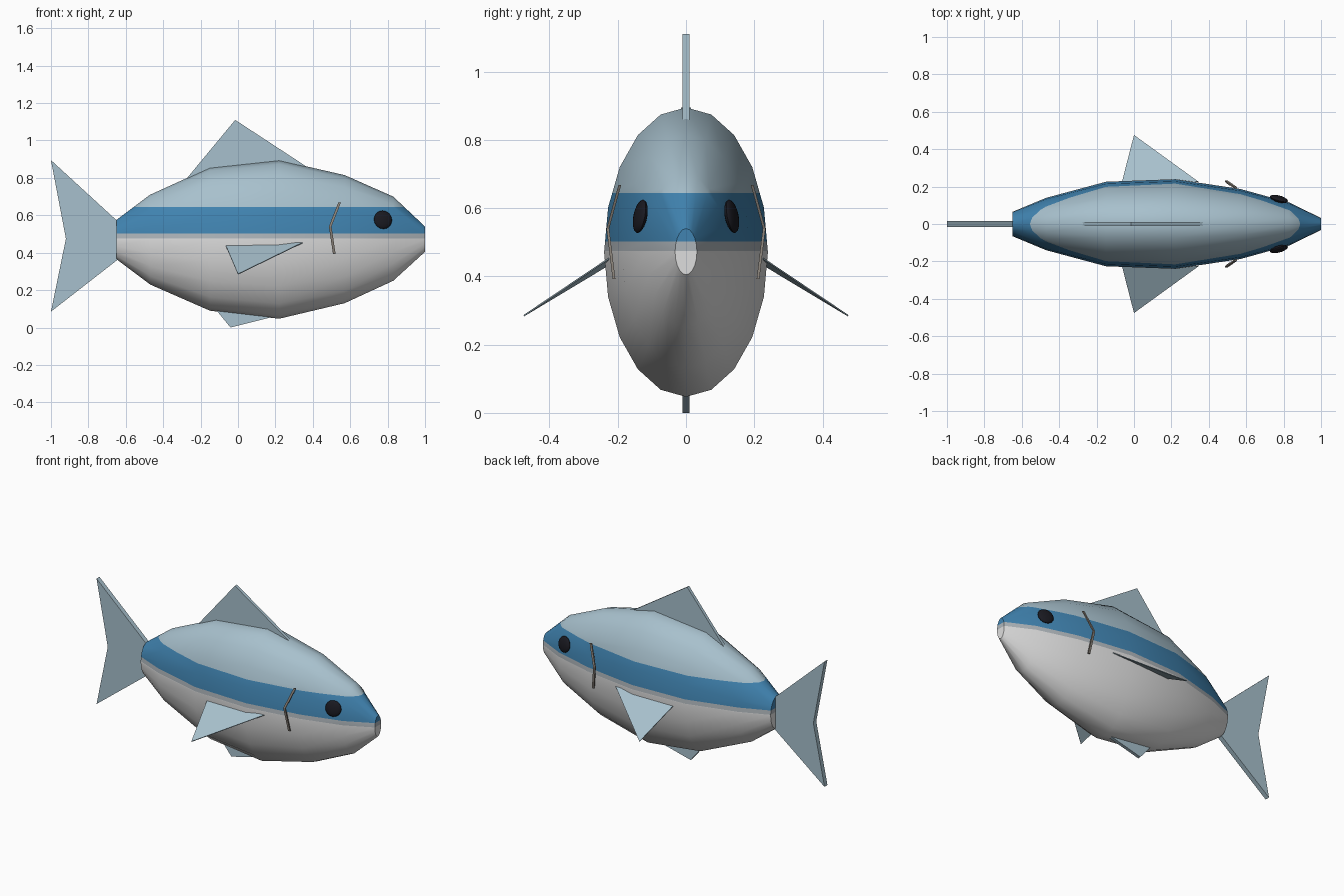
import bpy, bmesh, math
from mathutils import Vector

if "Cube" in bpy.data.objects:
    bpy.data.objects.remove(bpy.data.objects["Cube"])


def material(name, rgb):
    m = bpy.data.materials.new(name)
    m.diffuse_color = (*rgb, 1)
    m.use_nodes = True
    m.node_tree.nodes["Principled BSDF"].inputs["Base Color"].default_value = m.diffuse_color
    return m


BACK = material("pale blue", (0.39, 0.53, 0.61))
STRIPE = material("blue", (0.052, 0.23, 0.44))
LINE = material("grey", (0.42, 0.46, 0.49))
BELLY = material("off white", (0.73, 0.73, 0.73))
EYE = material("black", (0.01, 0.01, 0.015))
GILL = material("brown grey", (0.25, 0.22, 0.19))


def finish(name, bm, mats, smooth=None):
    bmesh.ops.recalc_face_normals(bm, faces=bm.faces[:])
    me = bpy.data.meshes.new(name)
    bm.to_mesh(me)
    bm.free()
    for m in mats:
        me.materials.append(m)
    ob = bpy.data.objects.new(name, me)
    bpy.context.collection.objects.link(ob)
    if smooth:
        bpy.ops.object.select_all(action='DESELECT')
        ob.select_set(True)
        bpy.context.view_layer.objects.active = ob
        bpy.ops.object.shade_smooth_by_angle(angle=math.radians(smooth))
    return ob


def plate(name, pts, offset, mat):
    """Flat outline thickened by +-offset."""
    bm = bmesh.new()
    o = Vector(offset)
    a = [bm.verts.new(Vector(p) + o) for p in pts]
    b = [bm.verts.new(Vector(p) - o) for p in pts]
    n = len(pts)
    bm.faces.new(a)
    bm.faces.new(b[::-1])
    for i in range(n):
        j = (i + 1) % n
        bm.faces.new((a[i], b[i], b[j], a[j]))
    return finish(name, bm, [mat])


# Body: 20-sided elliptical rings (x, top, bottom, half width)
STATIONS = [(-0.65, 0.575, 0.365, 0.065), (-0.47, 0.71, 0.23, 0.14),
            (-0.15, 0.855, 0.09, 0.226), (0.22, 0.895, 0.047, 0.24),
            (0.57, 0.815, 0.13, 0.187), (0.83, 0.70, 0.25, 0.115),
            (1.0, 0.54, 0.405, 0.032)]
bm = bmesh.new()
rings = []
for x, top, bot, w in STATIONS:
    rings.append([bm.verts.new((x, w * math.sin(math.tau * i / 20),
                                (top + bot) / 2 + (top - bot) / 2 * math.cos(math.tau * i / 20)))
                  for i in range(20)])
for r, s in zip(rings, rings[1:]):
    for i in range(20):
        j = (i + 1) % 20
        bm.faces.new((r[i], r[j], s[j], s[i]))
bm.faces.new(rings[0])
bm.faces.new(rings[-1])

# Colour bands cut at fixed heights
BANDS = (0.475, 0.502, 0.645)
for z in BANDS:
    bmesh.ops.bisect_plane(bm, geom=bm.verts[:] + bm.edges[:] + bm.faces[:],
                           plane_co=(0, 0, z), plane_no=(0, 0, 1), dist=1e-5)
for f in bm.faces:
    f.material_index = sum(f.calc_center_median().z > z for z in BANDS)
finish("body", bm, [BELLY, LINE, STRIPE, BACK], 42)

# Fins in the middle plane
plate("dorsal_fin", [(-0.28, 0, 0.79), (-0.015, 0, 1.11), (0.37, 0, 0.858), (0.1, 0, 0.8)],
      (0, 0.01, 0), BACK)
plate("tail_fin", [(-0.64, 0, 0.565), (-1, 0, 0.895), (-0.92, 0, 0.475), (-1, 0, 0.085),
                   (-0.64, 0, 0.365)], (0, 0.015, 0), BACK)
plate("belly_fin", [(-0.13, 0, 0.11), (-0.04, 0, 0.0), (0.2, 0, 0.06), (0.1, 0, 0.12)],
      (0, 0.01, 0), BACK)

for side, word in ((-1, "right"), (1, "left")):
    # Side fin
    plate("side_fin_" + word, [(-0.065, side * 0.222, 0.437), (0.345, side * 0.225, 0.453),
                               (0.0, side * 0.475, 0.285)], (0, side * 0.001, 0.002), BACK)

    # Eye, a flattened ball lying on the head
    bm = bmesh.new()
    bmesh.ops.create_uvsphere(bm, u_segments=16, v_segments=10, radius=1)
    normal = Vector((0.28, side, 0.20)).normalized()
    rot = normal.to_track_quat('Z', 'Y')
    for v in bm.verts:
        v.co = rot @ Vector((v.co.x * 0.05, v.co.y * 0.05, v.co.z * 0.016)) \
            + Vector((0.775, side * 0.134, 0.576))
    finish("eye_" + word, bm, [EYE], 40)

    # Gill line, a bent thin bar
    bm = bmesh.new()
    path = [(0.543, 0.194, 0.668), (0.493, 0.229, 0.54), (0.515, 0.211, 0.392)]
    prev = None
    for x, y, z in path:
        ring = [bm.verts.new((x + dx, side * (y + dy), z))
                for dx, dy in ((-.007, -.004), (.007, -.004), (.007, .004), (-.007, .004))]
        if prev:
            for i in range(4):
                j = (i + 1) % 4
                bm.faces.new((prev[i], prev[j], ring[j], ring[i]))
        else:
            bm.faces.new(ring)
        prev = ring
    bm.faces.new(prev)
    finish("gill_" + word, bm, [GILL])
